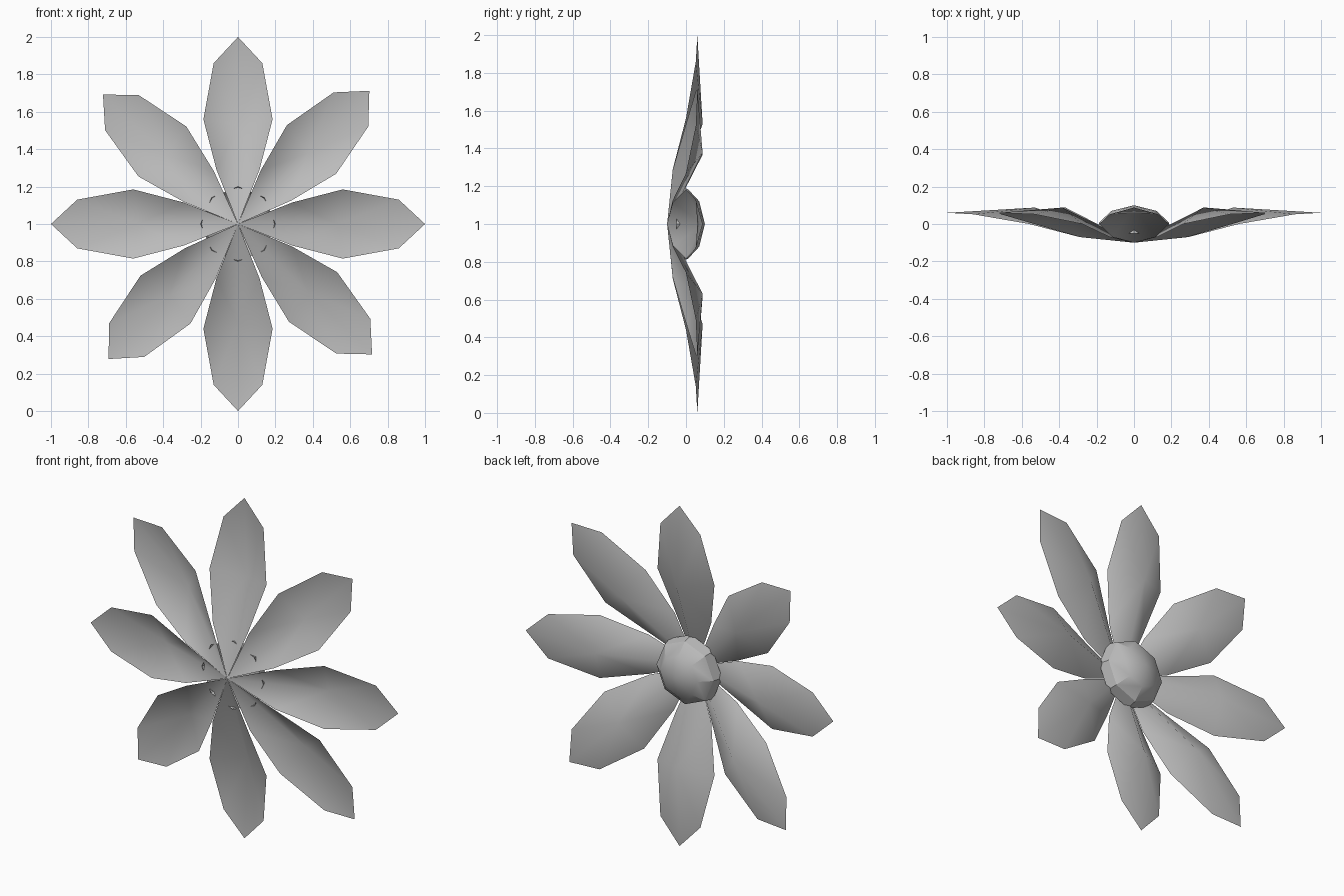
import bpy
import bmesh
import math

cube = bpy.data.objects.get("Cube")
if cube:
    bpy.data.objects.remove(cube, do_unlink=True)


def make_material(name, color):
    mat = bpy.data.materials.new(name)
    mat.use_nodes = True
    mat.diffuse_color = color
    mat.node_tree.nodes["Principled BSDF"].inputs["Base Color"].default_value = color
    return mat


grey = make_material("soft grey", (0.5, 0.5, 0.5, 1))


def make_object(name, bm):
    mesh = bpy.data.meshes.new(name)
    bm.to_mesh(mesh)
    bm.free()
    mesh.materials.append(grey)
    obj = bpy.data.objects.new(name, mesh)
    obj.location.z = 1
    bpy.context.collection.objects.link(obj)
    bpy.ops.object.select_all(action="DESELECT")
    obj.select_set(True)
    bpy.context.view_layer.objects.active = obj
    bpy.ops.object.shade_smooth_by_angle(angle=math.radians(30))
    return obj


# Half petal: an outline fanned around a raised ridge point, mirrored
OUTLINE = [(0, -0.1, 0), (0.115, -0.07, 0.29), (0.185, 0, 0.56),
           (0.13, 0.052, 0.86), (0, 0.06, 1)]
RIDGE = (0, 0.088, 0.53)


def make_petal(name, angle):
    bm = bmesh.new()
    ridge = bm.verts.new(RIDGE)
    edge = [bm.verts.new(p) for p in OUTLINE]
    for a, b in zip(edge, edge[1:]):
        bm.faces.new((ridge, b, a))
    bm.normal_update()
    for face in bm.faces:
        if face.normal.y < 0:
            face.normal_flip()
    petal = make_object(name, bm)
    petal.modifiers.new("other half", "MIRROR").use_clip = True
    petal.rotation_euler.y = math.radians(angle)


# Eight petals, the diagonal ones slightly uneven
for i, angle in enumerate((0, 44.6, 90, 134.2, 180, 223.8, 270, 313.8)):
    make_petal(f"petal_{i + 1}", angle)

# Faceted flower centre: an open eight-sided dome facing the back
SIDES = 8
bm = bmesh.new()
rings = []
for radius, depth in ((0.2, -0.05), (0.185, 0.01), (0.12, 0.07)):
    rings.append([bm.verts.new((radius * math.sin(math.tau * k / SIDES), depth,
                                radius * math.cos(math.tau * k / SIDES)))
                  for k in range(SIDES)])
tip = bm.verts.new((0, 0.1, 0))
for k in range(SIDES):
    n = (k + 1) % SIDES
    for low, high in zip(rings, rings[1:]):
        bm.faces.new((low[k], low[n], high[n], high[k]))
    bm.faces.new((rings[-1][k], rings[-1][n], tip))
bm.normal_update()
for face in bm.faces:
    if face.normal.dot(face.calc_center_median()) < 0:
        face.normal_flip()
make_object("flower_centre", bm)
